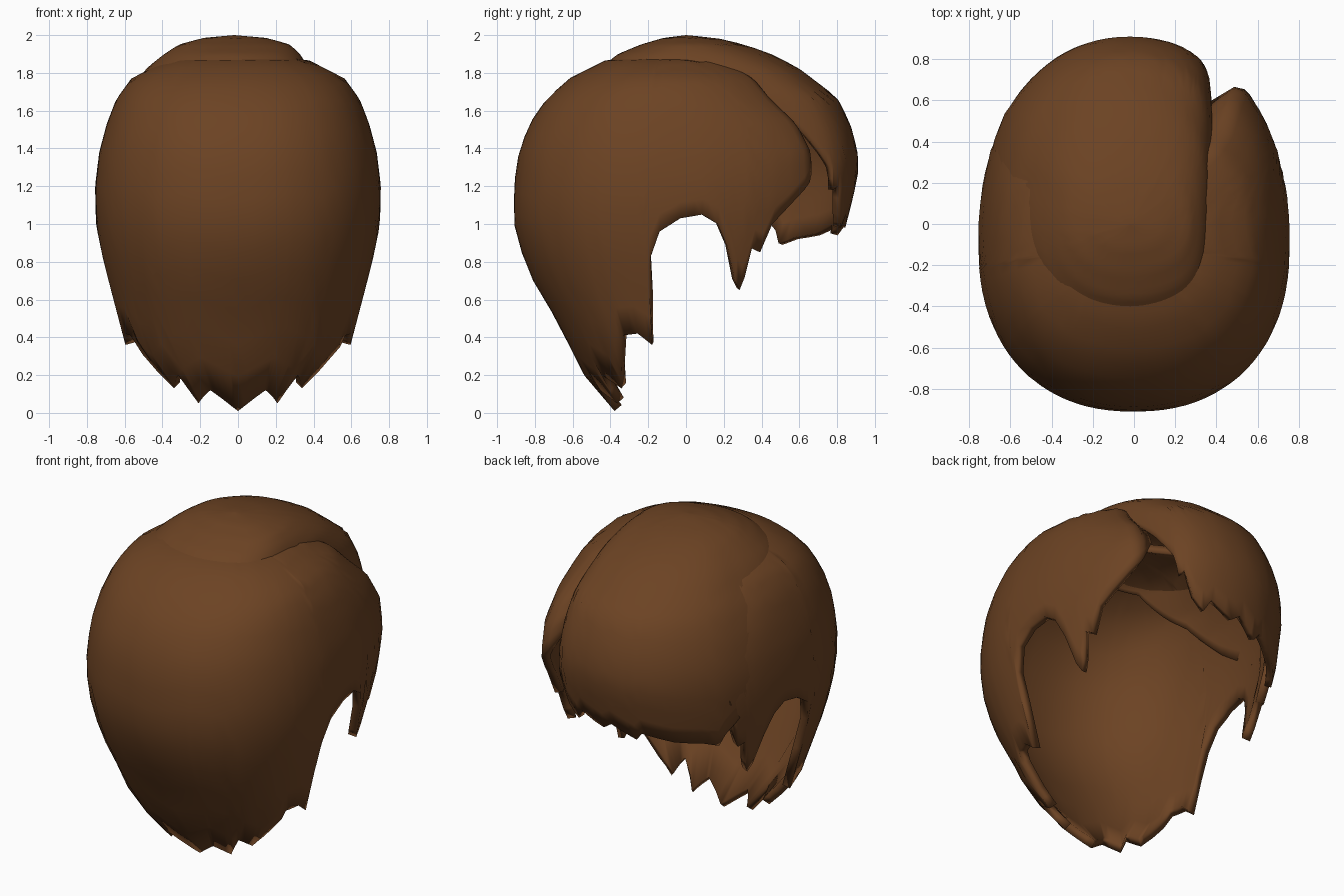
import bpy, bmesh, math

if "Cube" in bpy.data.objects:
    bpy.data.objects.remove(bpy.data.objects["Cube"])

hair = bpy.data.materials.new("brown_hair")
hair.diffuse_color = (0.15, 0.056, 0.017, 1)
hair.use_nodes = True
hair.node_tree.nodes["Principled BSDF"].inputs["Base Color"].default_value = hair.diffuse_color


def lerp_table(table, t, col=1):
    """Linear lookup; rows sorted by first value."""
    if t <= table[0][0]:
        return table[0][col]
    for p, q in zip(table, table[1:]):
        if t <= q[0]:
            return p[col] + (q[col] - p[col]) * (t - p[0]) / (q[0] - p[0])
    return table[-1][col]


def shell(name, profile, hem, cx, cy, power, thick, warp, rows=18):
    """Hair layer: oval sections (z, half width, front, back) cut off at a hem
    height given by azimuth (0 = -y, 90 = +x, 180 = +y)."""
    prof = sorted(profile)
    top = prof[-1][0]
    knots = [h[0] for h in hem]
    angles = list(knots)
    for i in range(int((knots[-1] - knots[0]) / 4) + 1):
        a = knots[0] + 4 * i
        if min(abs(a - k) for k in knots) > 1.5:
            angles.append(a)
    angles.sort()
    bm = bmesh.new()
    cols = []
    for a in angles:
        low = lerp_table(hem, a)
        s, c = math.sin(math.radians(a)), math.cos(math.radians(a))
        s = math.copysign(abs(s) ** power, s)
        c = math.copysign(abs(c) ** power, c)
        col = []
        for j in range(rows + 1):
            z = top - (top - low) * (j / rows) ** 1.8
            w = lerp_table(prof, z, 1)
            d = lerp_table(prof, z, 3 if c > 0 else 2)
            x, y = warp(a, w * s, -d * c)
            col.append(bm.verts.new((cx + x, cy + y, z)))
        cols.append(col)
    for p, q in zip(cols, cols[1:]):
        for j in range(rows):
            bm.faces.new((p[j], p[j + 1], q[j + 1], q[j]))
    bmesh.ops.remove_doubles(bm, verts=bm.verts, dist=0.0005)
    me = bpy.data.meshes.new(name)
    bm.to_mesh(me)
    bm.free()
    ob = bpy.data.objects.new(name, me)
    bpy.context.collection.objects.link(ob)
    me.materials.append(hair)
    mod = ob.modifiers.new("thickness", 'SOLIDIFY')
    mod.thickness = thick
    mod.offset = -1
    bpy.ops.object.select_all(action='DESELECT')
    ob.select_set(True)
    bpy.context.view_layer.objects.active = ob
    bpy.ops.object.shade_smooth_by_angle(angle=math.radians(50))
    return ob


# Back and side hair: nape points, ear notches, sideburns, right front panel
back_profile = [
    (1.90, 0, 0, 0), (1.885, .25, .25, .25), (1.865, .38, .40, .33),
    (1.77, .565, .60, .52), (1.66, .645, .72, .64), (1.53, .695, .90, .73),
    (1.38, .735, 1.0, .785), (1.2, .757, 1.01, .812), (1.0, .752, .95, .81),
    (.85, .725, .90, .77), (.7, .69, .86, .71), (.5, .635, .80, .59),
    (.36, .60, .75, .52), (.2, .47, .7, .44), (0, .31, .6, .27)]
half_hem = [
    (18.5, .12), (34, .05), (40, .20), (53, .13), (60, .22), (67, .41),
    (76, .42), (83, .36), (83.7, .62), (84.8, .82), (88, .96), (93, 1.03),
    (99, 1.05), (104, 1.0), (108, .88), (112, .70), (114.3, .65),
    (115.7, .72), (117, .87), (120.5, .85), (123.3, 1.0)]
back_hem = ([(-a, z) for a, z in reversed(half_hem)] + [(0, .01)] + half_hem
            + [(128, 1.08), (134, 1.18), (140, 1.27), (146, 1.45)])


def curl_panel(a, x, y):
    k = 1 - .14 * (max(0, a - 134) / 12) ** 2
    return x * k, y * k


shell("back_and_side_hair", back_profile, back_hem, 0, -0.1, .89, .05,
      curl_panel)

# Swept fringe: raised cap parted on the right, falling over the left brow
fringe_profile = [
    (2.0, 0, 0, 0), (1.985, .17, .16, .12), (1.95, .30, .31, .24),
    (1.9, .38, .45, .36), (1.83, .47, .59, .45), (1.67, .60, .80, .58),
    (1.53, .67, .87, .66), (1.38, .715, .91, .7), (1.25, .735, .91, .7),
    (1.0, .73, .85, .7), (.8, .70, .78, .65)]
fringe_hem = [
    (0, 1.84), (90, 1.79), (120, 1.66), (135, 1.46), (140, 1.38), (146, 1.3),
    (150, 1.18), (153, 1.2), (160, 1.05), (166, .98), (169, 1.05), (180, .98),
    (184, 1.02), (195, .94), (198, .99), (212, .94), (225, .92), (232, .89),
    (235, .96), (246, 1.1), (265, 1.3), (290, 1.6), (320, 1.8), (360, 1.84)]


def parting(a, x, y):
    if x > .25:
        x = .25 + .17 * math.tanh((x - .25) / .2)
    # tuck the left end of the fringe into the side hair
    k = 1 - .025 * min(1, max(0, a - 236) / 20) * min(1, max(0, 320 - a) / 40)
    return x * k, y * k


shell("swept_fringe", fringe_profile, fringe_hem, -0.02, 0, .95, .04, parting)
